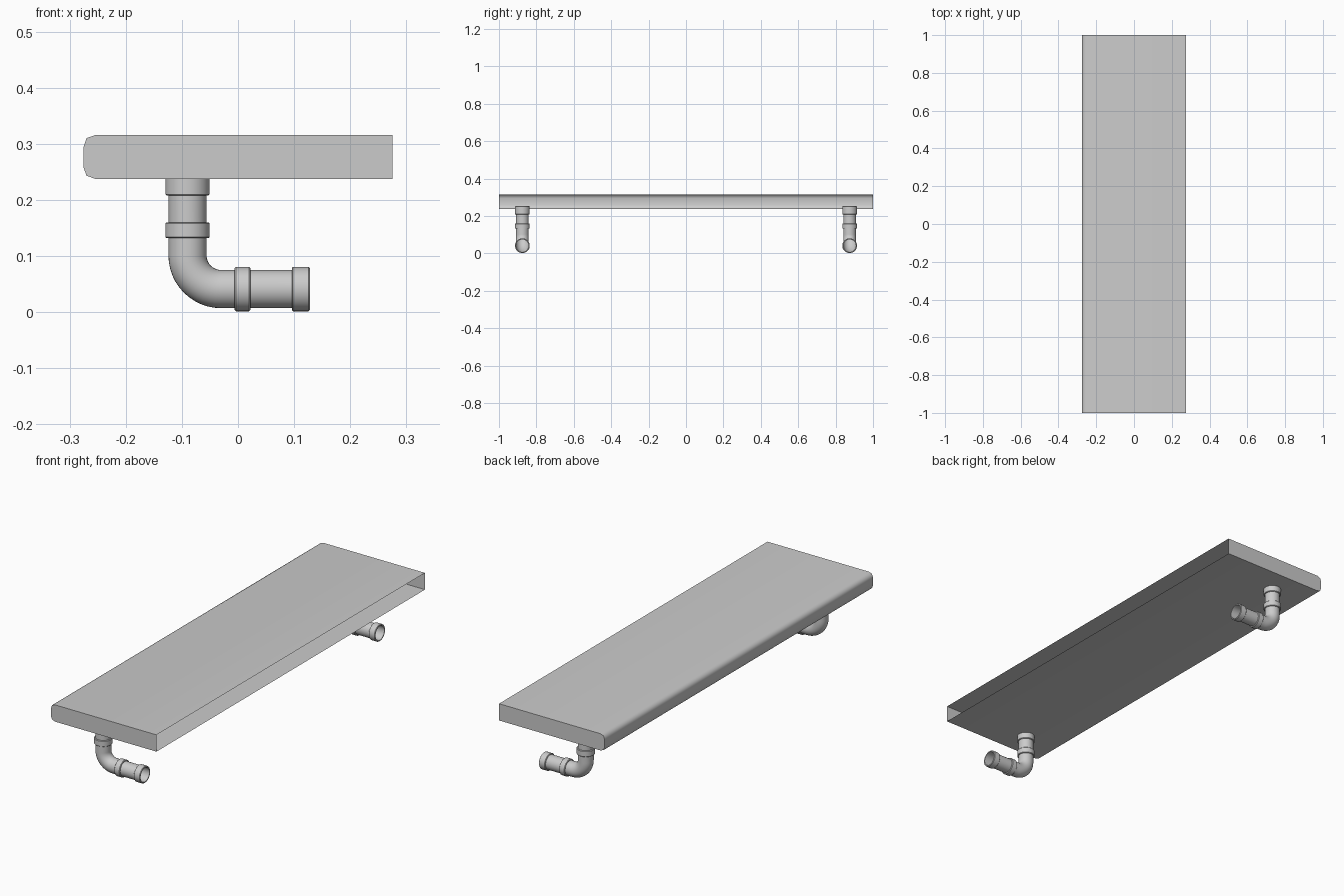
import bpy, bmesh, math
from mathutils import Vector

if "Cube" in bpy.data.objects:
    bpy.data.objects.remove(bpy.data.objects["Cube"])

SIDES = 32
PIPE_R, COLLAR_R = 0.034, 0.0395
PIPE_X, PIPE_Z = -0.09, 0.041   # vertical and horizontal pipe axes


def finish(name, bm, angle=40):
    bmesh.ops.recalc_face_normals(bm, faces=bm.faces)
    me = bpy.data.meshes.new(name)
    bm.to_mesh(me)
    bm.free()
    ob = bpy.data.objects.new(name, me)
    bpy.context.collection.objects.link(ob)
    bpy.ops.object.select_all(action='DESELECT')
    ob.select_set(True)
    bpy.context.view_layer.objects.active = ob
    bpy.ops.object.shade_smooth_by_angle(angle=math.radians(angle))
    return ob


def skin(name, rings, closed=False):
    """Skin a series of (centre, axis, radius) circles lying square to the y axis plane."""
    bm = bmesh.new()
    loops = []
    for centre, axis, r in rings:
        axis = Vector(axis).normalized()
        u = Vector((0, 1, 0))
        v = axis.cross(u)
        loops.append([bm.verts.new(Vector(centre) + r * (math.cos(a) * u + math.sin(a) * v))
                      for a in (2 * math.pi * i / SIDES for i in range(SIDES))])
    pairs = list(zip(loops, loops[1:])) + ([(loops[-1], loops[0])] if closed else [])
    for a, b in pairs:
        for i in range(SIDES):
            j = (i + 1) % SIDES
            bm.faces.new((a[i], a[j], b[j], b[i]))
    return finish(name, bm)


def collar(name, y, axis, start, end):
    """Ring with softened outer edges around a straight pipe run."""
    c, ri = 0.002, PIPE_R - 0.001
    section = [(start, ri), (start, COLLAR_R - c), (start + c, COLLAR_R),
               (end - c, COLLAR_R), (end, COLLAR_R - c), (end, ri)]
    if axis == 'X':
        rings = [((t, y, PIPE_Z), (1, 0, 0), r) for t, r in section]
    else:
        rings = [((PIPE_X, y, t), (0, 0, 1), r) for t, r in section]
    return skin(name, rings, closed=True)


# shelf board: hollow, rounded front edge, capped ends, open at the wall side
profile = [(0.275, 0.316), (-0.253, 0.316), (-0.270, 0.310), (-0.275, 0.295),
           (-0.275, 0.257), (-0.270, 0.243), (-0.253, 0.237), (0.275, 0.237)]
bm = bmesh.new()
ends = [[bm.verts.new((x, y, z)) for x, z in profile] for y in (-1, 1)]
for i in range(len(profile) - 1):
    bm.faces.new((ends[0][i], ends[0][i + 1], ends[1][i + 1], ends[1][i]))
for end in ends:
    bm.faces.new(end)
finish("shelf_board", bm, 60)

# pipe brackets
BEND_R = 0.06
cx, cz = PIPE_X + BEND_R, PIPE_Z + BEND_R
for side, y in (("front", -0.875), ("back", 0.875)):
    path = [((PIPE_X, y, 0.25), (0, 0, -1), PIPE_R)]
    for i in range(13):
        a = math.pi / 2 * i / 12
        path.append(((cx - BEND_R * math.cos(a), y, cz - BEND_R * math.sin(a)),
                     (math.sin(a), 0, -math.cos(a)), PIPE_R))
    path.append(((0.1, y, PIPE_Z), (1, 0, 0), PIPE_R))
    skin(side + "_bent_pipe", path)
    collar(side + "_top_collar", y, 'Z', 0.208, 0.252)
    collar(side + "_upper_joint_collar", y, 'Z', 0.132, 0.160)
    collar(side + "_lower_joint_collar", y, 'X', -0.006, 0.022)
    collar(side + "_wall_collar", y, 'X', 0.096, 0.128)
